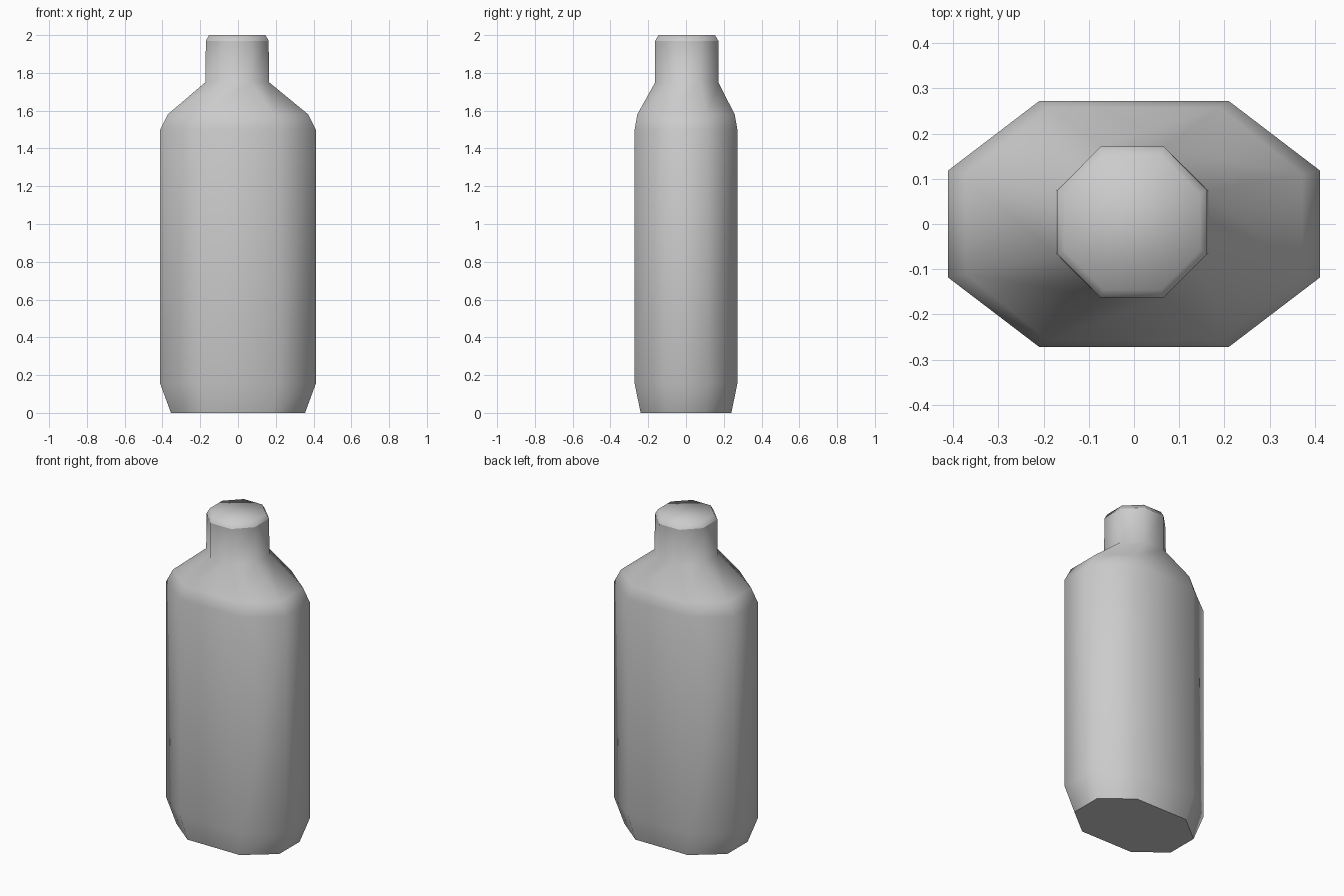
import bpy
import bmesh

cube = bpy.data.objects.get("Cube")
if cube:
    bpy.data.objects.remove(cube, do_unlink=True)

grey = bpy.data.materials.new("plain_grey")
grey.use_nodes = True
colour = (0.6, 0.6, 0.6, 1)
grey.diffuse_color = colour
grey.node_tree.nodes["Principled BSDF"].inputs["Base Color"].default_value = colour


def octagon(half_x, half_y, flat_x, flat_y, z, shift=0.0):
    """Chamfered rectangle outline, counter-clockwise."""
    quarter = [(half_x, -flat_y), (half_x, flat_y), (flat_x, half_y), (-flat_x, half_y)]
    points = quarter + [(-x, -y) for x, y in quarter]
    return [(x - shift, y + shift, z) for x, y in points]


# Bottle outline from base to mouth
sections = [
    octagon(0.355, 0.24, 0.18, 0.10, 0.0),
    octagon(0.412, 0.272, 0.21, 0.118, 0.155),
    octagon(0.412, 0.272, 0.21, 0.118, 1.50),
    octagon(0.372, 0.258, 0.19, 0.11, 1.58),
    octagon(0.169, 0.167, 0.07, 0.07, 1.75, 0.004),
    octagon(0.166, 0.167, 0.07, 0.07, 1.97, 0.004),
    octagon(0.15, 0.15, 0.063, 0.063, 2.0, 0.004),
]

bm = bmesh.new()
rings = [[bm.verts.new(p) for p in section] for section in sections]
for low, high in zip(rings, rings[1:]):
    for i in range(len(low)):
        j = (i + 1) % len(low)
        bm.faces.new((low[i], low[j], high[j], high[i]))
bm.faces.new(reversed(rings[0]))
bm.faces.new(rings[-1])

# Smooth body with crisp base and cap rims
for face in bm.faces:
    face.smooth = True
for ring in (rings[0], rings[-2]):
    for a, b in zip(ring, ring[1:] + ring[:1]):
        bm.edges.get((a, b)).smooth = False

mesh = bpy.data.meshes.new("bottle")
bm.to_mesh(mesh)
bm.free()
mesh.materials.append(grey)
bottle = bpy.data.objects.new("bottle", mesh)
bpy.context.collection.objects.link(bottle)
